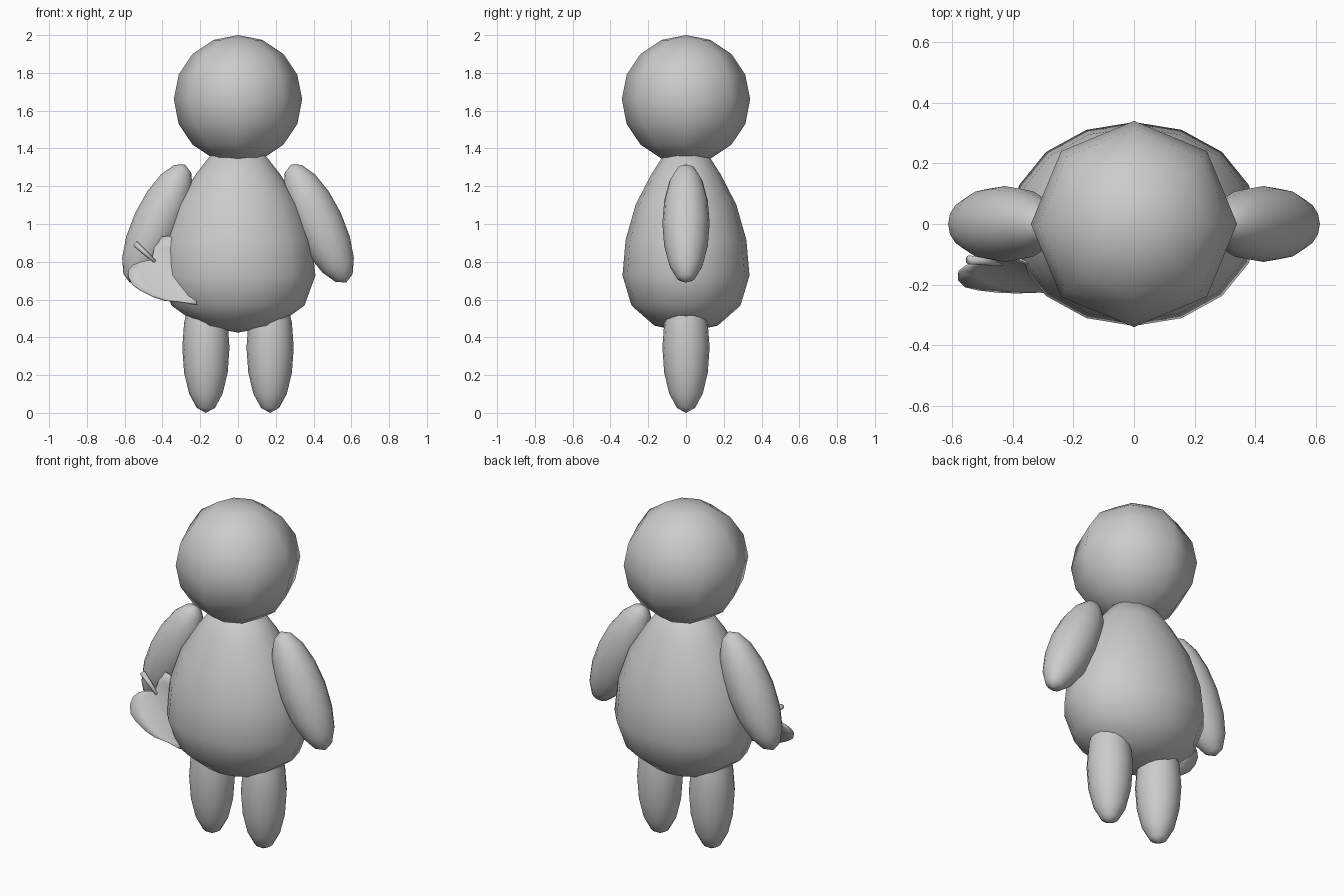
import bpy, bmesh, math
from mathutils import Vector

if "Cube" in bpy.data.objects:
    bpy.data.objects.remove(bpy.data.objects["Cube"])

grey = bpy.data.materials.new("plain grey")
grey.diffuse_color = (0.6, 0.6, 0.6, 1)
grey.use_nodes = True
grey.node_tree.nodes["Principled BSDF"].inputs["Base Color"].default_value = grey.diffuse_color


def finish(obj, name):
    obj.name = name
    obj.data.materials.append(grey)
    for p in obj.data.polygons:
        p.use_smooth = True
    return obj


def ball(name, loc, scale, segments=16, tilt=0):
    bpy.ops.mesh.primitive_uv_sphere_add(segments=segments, ring_count=8, radius=1,
                                         location=loc, rotation=(0, tilt, 0))
    obj = bpy.context.object
    obj.scale = scale
    return finish(obj, name)


# Head
ball("head", (0, 0, 1.66), (0.34, 0.34, 0.34), segments=8)

# Pear-shaped body: widths per ring, with the ring heights of a stretched ball
widths = [0, 0.205, 0.352, 0.41, 0.39, 0.325, 0.225, 0.142, 0]
body = ball("body", (0, 0, 0), (1, 1, 1))
for v in body.data.vertices:
    ring = round((1 + math.asin(max(-1, min(1, v.co.z))) / (math.pi / 2)) * 4)
    a = math.atan2(v.co.y, v.co.x)
    v.co = (widths[ring] * math.cos(a), widths[ring] * 0.82 * math.sin(a),
            0.915 + 0.49 * v.co.z)

# Arms and legs
for side, label in ((-1, "left"), (1, "right")):
    ball(label + "_arm", (side * 0.427, 0, 1.003), (0.13, 0.125, 0.345),
         tilt=-side * math.radians(25))
    ball(label + "_leg", (side * 0.17, 0, 0.345), (0.125, 0.125, 0.345))

# Heart-shaped leaf: u runs from notch to tip, v runs across
half = [(-0.035, 0.05), (-0.052, 0.09), (-0.05, 0.125), (-0.025, 0.153), (0.02, 0.166),
        (0.07, 0.158), (0.14, 0.135), (0.20, 0.105), (0.26, 0.055)]
s = math.sqrt(0.5)


def leaf_point(u, v):
    return Vector((-0.455 + s * (u + v), -0.125 - 0.32 * u + 0.2 * v - 1.5 * v * v,
                   0.81 + s * (v - u)))


bm = bmesh.new()
spine = [bm.verts.new(leaf_point(0.335 * (i / 10) , 0)) for i in range(11)]
for side in (-1, 1):
    rows = [spine]
    for t in (0.35, 0.7, 1):
        row = [spine[0]]
        for i, (u, v) in enumerate(half):
            u0 = 0.0335 * (i + 1)
            row.append(bm.verts.new(leaf_point(u0 + (u - u0) * t, side * v * t)))
        rows.append(row + [spine[-1]])
    for a, b in zip(rows, rows[1:]):
        for i in range(10):
            quad = list(dict.fromkeys((a[i], a[i + 1], b[i + 1], b[i])))
            bm.faces.new(quad if side > 0 else quad[::-1])
mesh = bpy.data.meshes.new("leaf")
bm.to_mesh(mesh)
bm.free()
leaf = bpy.data.objects.new("leaf", mesh)
bpy.context.collection.objects.link(leaf)
finish(leaf, "leaf")
thick = leaf.modifiers.new("thickness", "SOLIDIFY")
thick.thickness = 0.006
thick.offset = 0

# Leaf stem
start, end = Vector((-0.44, -0.13, 0.80)), Vector((-0.545, -0.118, 0.897))
bpy.ops.mesh.primitive_cone_add(vertices=8, radius1=0.009, radius2=0.015,
                                depth=(end - start).length, location=(start + end) / 2)
stem = bpy.context.object
stem.rotation_euler = (end - start).to_track_quat("Z", "Y").to_euler()
finish(stem, "leaf_stem")
